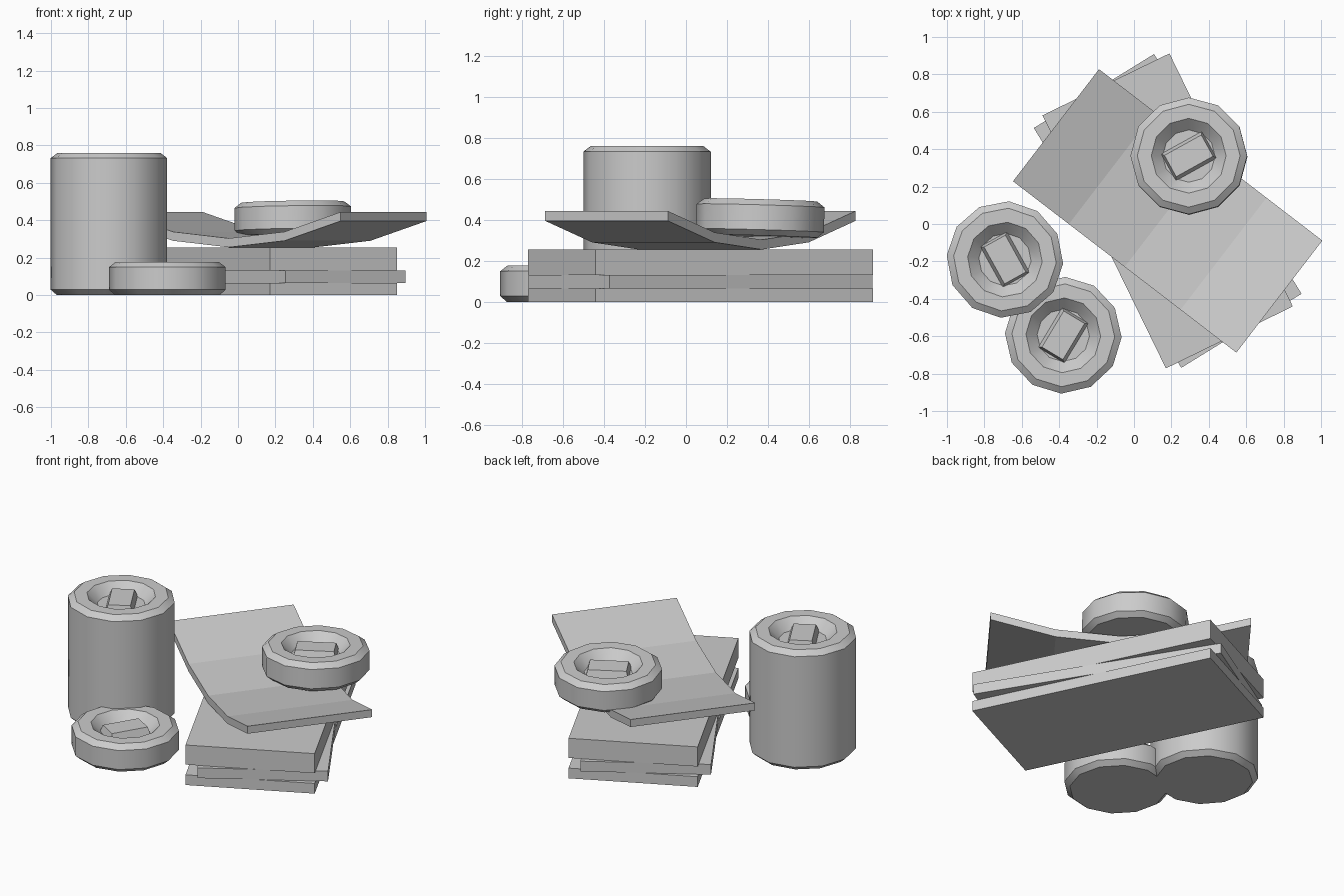
import bpy, bmesh, math

if "Cube" in bpy.data.objects:
    bpy.data.objects.remove(bpy.data.objects["Cube"])


def make_object(name, bm, loc=(0, 0, 0), rot=(0, 0, 0), smooth=False):
    bmesh.ops.recalc_face_normals(bm, faces=bm.faces)
    me = bpy.data.meshes.new(name)
    bm.to_mesh(me)
    bm.free()
    ob = bpy.data.objects.new(name, me)
    bpy.context.collection.objects.link(ob)
    ob.location = loc
    ob.rotation_euler = rot
    if smooth:
        bpy.context.view_layer.objects.active = ob
        ob.select_set(True)
        bpy.ops.object.shade_smooth_by_angle(angle=math.radians(35))
        ob.select_set(False)
    return ob


def coin(name, loc, height, turn, bar_angle, tilt=(0, 0)):
    # turned 12-sided body with bevelled rims and a dished top
    bm = bmesh.new()
    profile = [(0.28, 0), (0.312, 0.028), (0.312, height - 0.028),
               (0.275, height), (0.20, height), (0.14, height - 0.06)]
    rings = []
    for r, z in profile:
        rings.append([bm.verts.new((r * math.cos(turn + i * math.tau / 12),
                                    r * math.sin(turn + i * math.tau / 12), z))
                      for i in range(12)])
    for a, b in zip(rings, rings[1:]):
        for i in range(12):
            j = (i + 1) % 12
            bm.faces.new((a[i], a[j], b[j], b[i]))
    bm.faces.new(rings[0])
    bm.faces.new(rings[-1])
    body = make_object(name, bm, loc, (tilt[0], tilt[1], 0), True)

    # raised tapered bar in the dish
    bm = bmesh.new()
    bmesh.ops.create_cube(bm, size=1)
    for v in bm.verts:
        top = v.co.z > 0
        v.co.x *= 0.225 if top else 0.25
        v.co.y *= 0.13 if top else 0.165
        v.co.z = height - 0.015 if top else height - 0.062
    bar = make_object(name + "_bar", bm, (0, 0, 0), (0, 0, math.radians(bar_angle)))
    bar.parent = body


def slab(name, z0, z1, angle, bend=None):
    # extruded side profile; bend lists the underside heights along the length
    bm = bmesh.new()
    length, width = 1.505, 0.755
    heights = bend or [0, 0]
    n = len(heights) - 1
    pts = [((i / n - 0.5) * length, z0 + h) for i, h in enumerate(heights)]
    rows = []
    for x, z in pts:
        rows.append([bm.verts.new((x, y, zz)) for y, zz in (
            (-width / 2, z), (width / 2, z),
            (width / 2, z + z1 - z0), (-width / 2, z + z1 - z0))])
    for a, b in zip(rows, rows[1:]):
        for i in range(4):
            j = (i + 1) % 4
            bm.faces.new((a[i], a[j], b[j], b[i]))
    bm.faces.new(rows[0])
    bm.faces.new(rows[-1])
    make_object(name, bm, (0.18, 0.07, 0), (0, 0, math.radians(angle)))


# stack of notes
slab("bottom_bundle", 0, 0.065, -64)
slab("middle_bundle", 0.065, 0.13, -58.4)
slab("top_bundle", 0.13, 0.255, -64)
slab("curled_note", 0.255, 0.303, -37.5, [0.14, 0.035, 0, 0.035, 0.14])

# coins
coin("coin_stack", (-0.69, -0.19, 0), 0.76, math.radians(-4), -61)
coin("loose_coin", (-0.378, -0.595, 0), 0.177, math.radians(-2), 59)
coin("top_coin", (0.295, 0.36, 0.32), 0.177, 0, 29,
     (math.radians(-1.6), math.radians(-0.8)))
